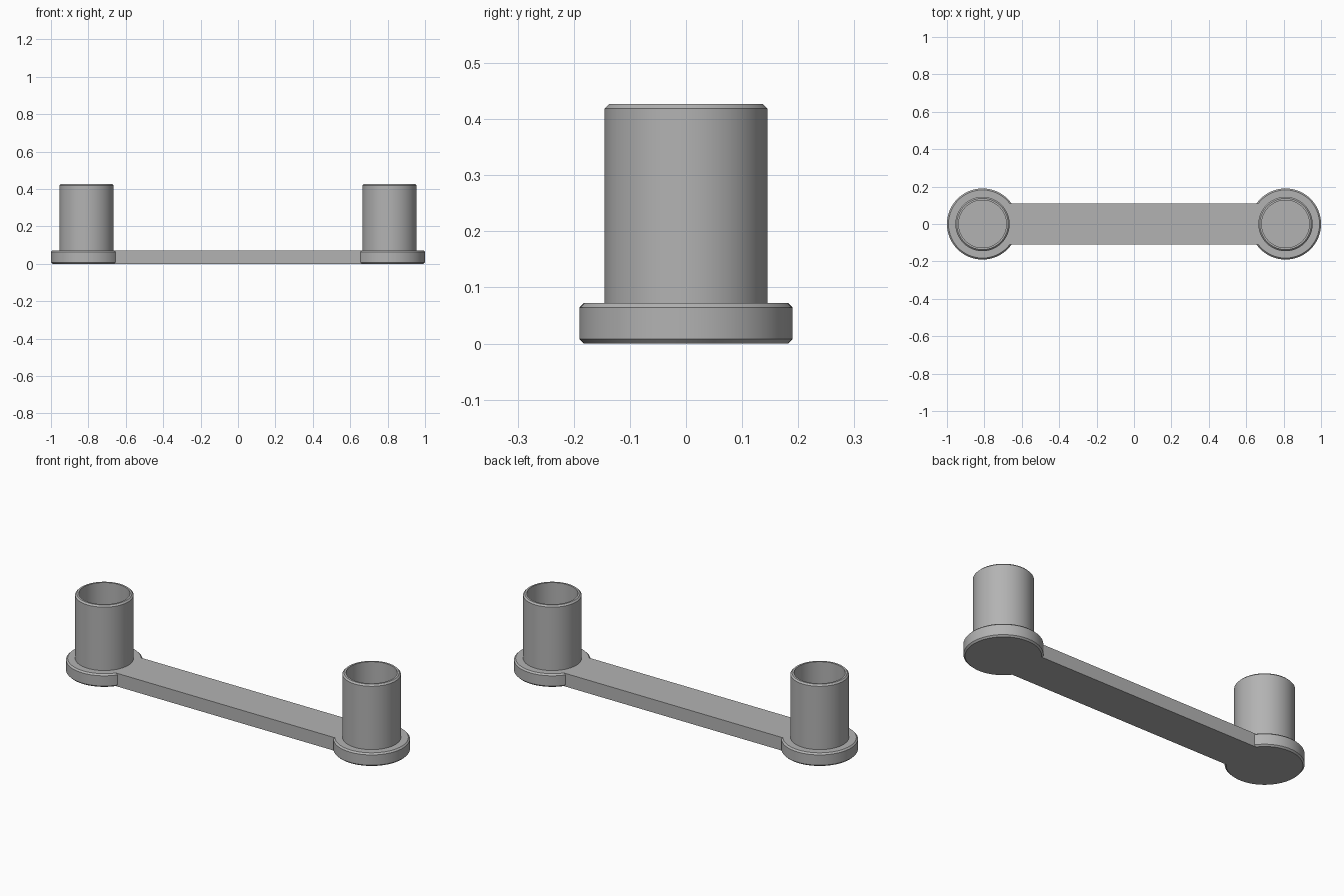
import bpy, bmesh, math
from mathutils import Matrix

if "Cube" in bpy.data.objects:
    bpy.data.objects.remove(bpy.data.objects["Cube"], do_unlink=True)

POST_X = 0.81        # distance of each post from the middle
FLANGE_R = 0.19
FLANGE_H = 0.072
TUBE_R = 0.145
BORE_R = 0.127
HEIGHT = 0.427
CHAMFER = 0.008
FLOOR = 0.07

grey = bpy.data.materials.new("satin grey")
grey.use_nodes = True
colour = (0.45, 0.45, 0.45, 1)
grey.diffuse_color = colour
grey.node_tree.nodes["Principled BSDF"].inputs["Base Color"].default_value = colour


def finish(bm, name):
    bmesh.ops.recalc_face_normals(bm, faces=bm.faces)
    mesh = bpy.data.meshes.new(name)
    bm.to_mesh(mesh)
    bm.free()
    mesh.materials.append(grey)
    obj = bpy.data.objects.new(name, mesh)
    bpy.context.collection.objects.link(obj)
    return obj


def lathe(name, profile, x, steps=96):
    """Turn a (radius, height) profile around a vertical axis at x."""
    bm = bmesh.new()
    verts = [bm.verts.new((r, 0, z)) for r, z in profile]
    edges = [bm.edges.new(pair) for pair in zip(verts, verts[1:])]
    bmesh.ops.spin(bm, geom=verts + edges, cent=(0, 0, 0), axis=(0, 0, 1),
                   angle=math.tau, steps=steps, use_merge=True)
    bmesh.ops.remove_doubles(bm, verts=bm.verts, dist=1e-5)
    bmesh.ops.holes_fill(bm, edges=[e for e in bm.edges if e.is_boundary], sides=0)
    bmesh.ops.translate(bm, verts=bm.verts, vec=(x, 0, 0))
    return finish(bm, name)


# Flanged hollow post, from the underside outward, up, and into the bore
post_profile = [
    (FLANGE_R - CHAMFER, 0),
    (FLANGE_R, CHAMFER),
    (FLANGE_R, FLANGE_H - CHAMFER),
    (FLANGE_R - CHAMFER, FLANGE_H),
    (TUBE_R, FLANGE_H),
    (TUBE_R, HEIGHT - CHAMFER),
    (TUBE_R - CHAMFER, HEIGHT),
    (BORE_R, HEIGHT),
    (BORE_R, FLOOR),
]
posts = [lathe("left_post", post_profile, POST_X),
         lathe("right_post", post_profile, -POST_X)]

# Flat connecting bar, ending inside the tube walls
bm = bmesh.new()
size = (2 * (POST_X - 0.14), 0.218, FLANGE_H)
bmesh.ops.create_cube(bm, size=1, matrix=Matrix.Translation((0, 0, FLANGE_H / 2))
                      @ Matrix.Diagonal((*size, 1)))
bar = finish(bm, "connecting_bar")

# Fuse the posts and the bar into one solid
bpy.context.view_layer.objects.active = bar
for post in posts:
    union = bar.modifiers.new("fuse", "BOOLEAN")
    union.operation = "UNION"
    union.solver = "EXACT"
    union.object = post
    bpy.ops.object.modifier_apply(modifier=union.name)
    bpy.data.objects.remove(post, do_unlink=True)
bar.name = "bar_with_posts"

bpy.ops.object.select_all(action="DESELECT")
bar.select_set(True)
bpy.ops.object.shade_smooth_by_angle(angle=math.radians(30))
